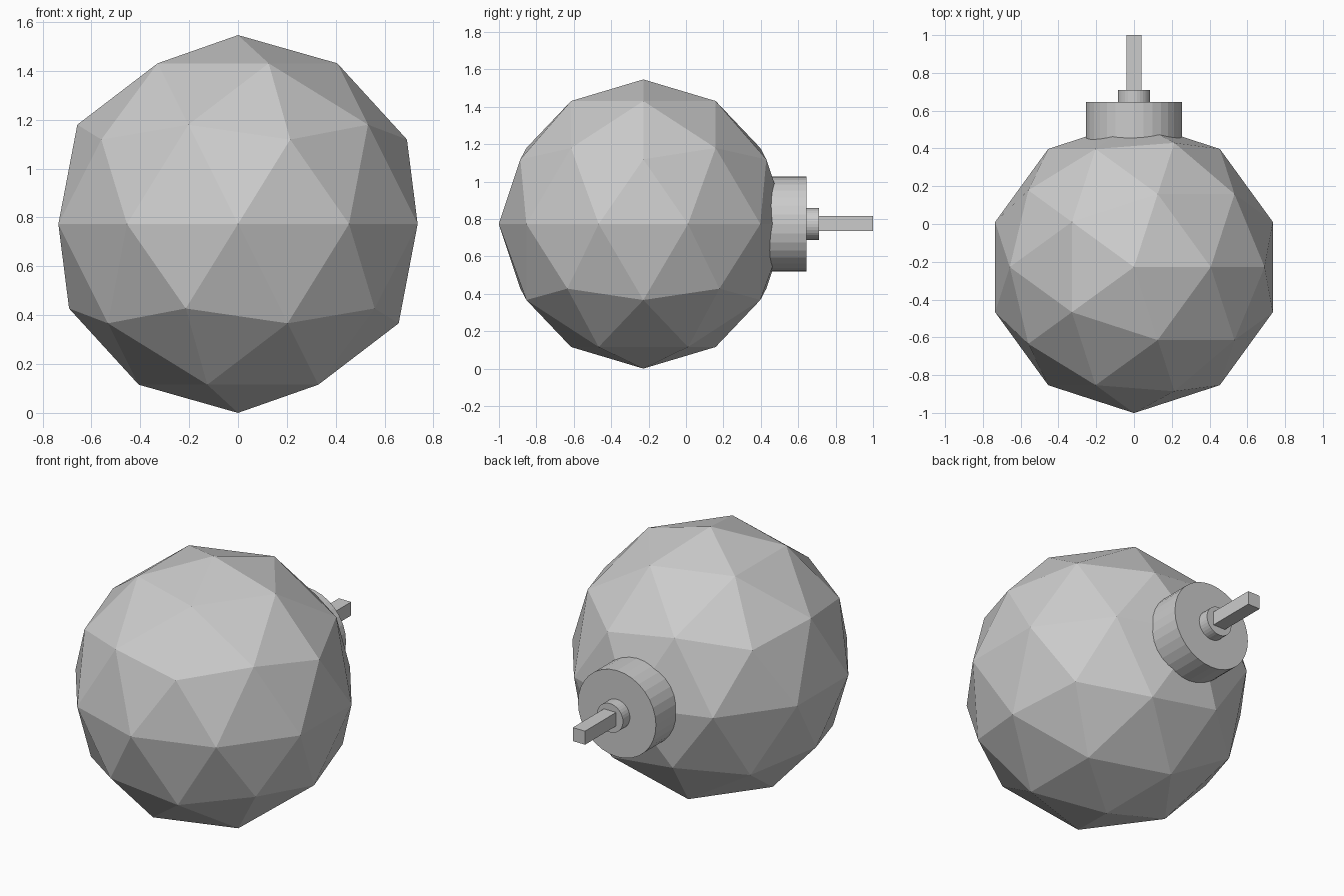
import bpy
from math import pi

if "Cube" in bpy.data.objects:
    bpy.data.objects.remove(bpy.data.objects["Cube"])

CZ = 0.773    # height of the ball centre and fuse axis
CY = -0.228   # ball centre depth


def rod(name, radius, y0, y1, sides):
    """Flat-shaded cylinder lying along y."""
    bpy.ops.mesh.primitive_cylinder_add(vertices=sides, radius=radius, depth=y1 - y0,
                                        location=(0, (y0 + y1) / 2, CZ),
                                        rotation=(pi / 2, 0, 0))
    bpy.context.object.name = name


# faceted round body
bpy.ops.mesh.primitive_ico_sphere_add(subdivisions=2, radius=0.773, location=(0, CY, CZ))
bpy.context.object.name = "body"

# neck cap and fuse collar
rod("neck", 0.255, 0.40, 0.645, 32)
rod("collar", 0.085, 0.60, 0.71, 32)

# square fuse
bpy.ops.mesh.primitive_cube_add(size=1, location=(0, 0.82, CZ + 0.003))
fuse = bpy.context.object
fuse.name = "fuse"
fuse.scale = (0.08, 0.36, 0.08)
